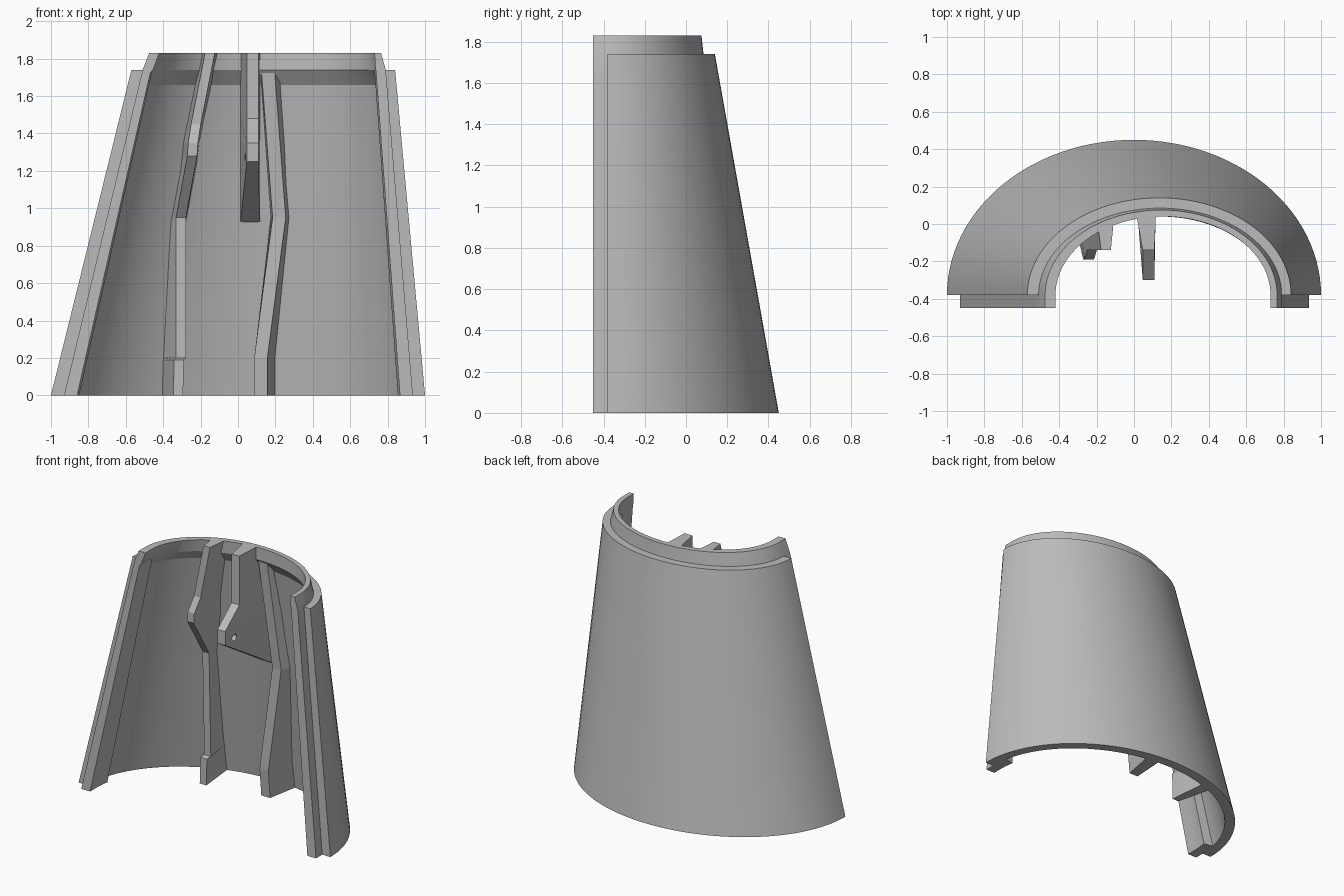
import bpy, bmesh, math
from math import pi, sin, cos, sqrt

cube = bpy.data.objects.get("Cube")
if cube:
    bpy.data.objects.remove(cube, do_unlink=True)

grey = bpy.data.materials.new("plain grey")
grey.use_nodes = True
colour = (0.5, 0.5, 0.5, 1)
grey.diffuse_color = colour
grey.node_tree.nodes["Principled BSDF"].inputs["Base Color"].default_value = colour

SEAM, TONGUE = -0.38, -0.45     # y of the shell edge and of the tongue edge
TOP, LIP = 1.74, 1.83           # z of the shell top and of the lip top
N = 56

# Half-ellipse sections: left x, right x, depth at z = 0 and at z = TOP
OUTER = ((-1.0, 1.0, 0.83), (-0.57, 0.84, 0.52))
MID = ((-0.93, 0.935, 0.76), (-0.51, 0.79, 0.465))
INNER = ((-0.86, 0.866, 0.69), (-0.465, 0.737, 0.40))


def section(kind, z):
    t = z / TOP
    return [a + (b - a) * t for a, b in zip(*kind)]


def arc(sec, z, start=0.0, end=pi, tail=None):
    """Points along part of a half ellipse, with straight tails at the seams."""
    left, right, depth = sec
    c, r = (left + right) / 2, (right - left) / 2
    pts = []
    for i in range(N + 1):
        a = start + (end - start) * i / N
        pts.append((c + r * cos(a), SEAM + depth * sin(a), z))
    if tail is not None:
        if start == 0:
            pts.insert(0, (right, tail, z))
        if end == pi:
            pts.append((left, tail, z))
    return pts


def solid(name, loops, closed):
    """Join equal loops of points; closed joins last to first, with end caps."""
    bm = bmesh.new()
    rows = [[bm.verts.new(p) for p in loop] for loop in loops]
    n, m = len(rows), len(rows[0])
    for i in range(n if closed else n - 1):
        a, b = rows[i], rows[(i + 1) % n]
        for j in range(m - 1 if closed else m):
            k = (j + 1) % m
            bm.faces.new((a[j], a[k], b[k], b[j]))
    if closed:
        bm.faces.new([r[0] for r in rows])
        bm.faces.new([r[-1] for r in rows])
    else:
        bm.faces.new(rows[0])
        bm.faces.new(rows[-1])
    bmesh.ops.recalc_face_normals(bm, faces=bm.faces)
    me = bpy.data.meshes.new(name)
    bm.to_mesh(me)
    bm.free()
    me.materials.append(grey)
    ob = bpy.data.objects.new(name, me)
    bpy.context.collection.objects.link(ob)
    return ob


def smooth(ob):
    bpy.ops.object.select_all(action='DESELECT')
    ob.select_set(True)
    bpy.context.view_layer.objects.active = ob
    bpy.ops.object.shade_smooth_by_angle(angle=math.radians(25))


# Tapered outer wall
smooth(solid("outer_shell", [
    arc(section(OUTER, 0), 0), arc(section(OUTER, TOP), TOP),
    arc(section(MID, TOP), TOP), arc(section(MID, 0), 0)], True))

# Raised lip round the top, chamfered underneath
lip_out, lip_in, lip_low = (-0.475, 0.765, 0.455), (-0.42, 0.73, 0.42), (-0.455, 0.735, 0.42)
smooth(solid("top_lip", [
    arc(section(MID, 1.66), 1.66, tail=TONGUE),
    arc(section(MID, TOP), TOP, tail=TONGUE),
    arc(lip_out, LIP, tail=TONGUE), arc(lip_in, LIP, tail=TONGUE),
    arc(lip_low, TOP, tail=TONGUE)], True))

# Tongue rails along both seams
for name, a, b in (("left_rail", 0, 0.16), ("right_rail", pi - 0.16, pi)):
    smooth(solid(name, [
        arc(section(kind, z), z, a, b, TONGUE)
        for kind, z in ((MID, 0), (MID, TOP), (INNER, TOP), (INNER, 0))], True))


def wall_y(x, z):
    left, right, depth = section(MID, z)
    c, r = (left + right) / 2, (right - left) / 2
    return SEAM + depth * sqrt(1 - ((x - c) / r) ** 2) + (0.012 if z < 1.7 else -0.01)


def rib(name, stations, front, back):
    """Stations: front x, y, z, then x and z where the rib meets the wall."""
    loops = []
    for xf, yf, zf, xb, zb in stations:
        l, r = xb - back / 2, xb + back / 2
        loops.append([(xf - front / 2, yf, zf), (xf + front / 2, yf, zf),
                      (r, wall_y(r, zb), zb), (l, wall_y(l, zb), zb)])
    return solid(name, loops, False)


# Side rib with a small hook and a foot
rib("right_rib", [
    (-0.15, -0.14, LIP, -0.15, LIP), (-0.225, -0.14, 1.45, -0.23, 1.45),
    (-0.24, -0.19, 1.35, -0.25, 1.35), (-0.245, -0.19, 1.28, -0.26, 1.25),
    (-0.305, 0.07, 0.95, -0.32, 0.93), (-0.305, 0.09, 0.2, -0.36, 0.2),
    (-0.315, 0.06, 0.19, -0.36, 0.19), (-0.32, 0.06, 0, -0.365, 0)], 0.052, 0.085)

# Middle rib with a long hook and sloping underside
hook = rib("middle_rib", [
    (0.078, -0.14, LIP, 0.065, LIP), (0.078, -0.14, 1.48, 0.065, 1.48),
    (0.078, -0.30, 1.35, 0.065, 1.35), (0.078, -0.30, 1.25, 0.065, 0.92)], 0.062, 0.105)

# Low rib that follows the wall
rib("left_rib", [
    (0.16, 0.05, TOP, 0.17, TOP), (0.22, 0.125, 0.95, 0.225, 0.95),
    (0.122, 0.12, 0.2, 0.15, 0.2), (0.122, 0.14, 0, 0.15, 0)], 0.07, 0.1)

# Pin hole through the long hook
bpy.ops.mesh.primitive_cylinder_add(vertices=20, radius=0.024, depth=0.4,
                                    location=(0.08, -0.2, 1.27), rotation=(0, pi / 2, 0))
cutter = bpy.context.object
cutter.name = "hole_cutter"
cutter.data.materials.append(grey)
cutter.hide_render = True
cutter.hide_set(True)
cutter.display_type = 'WIRE'
cut = hook.modifiers.new("pin_hole", 'BOOLEAN')
cut.object = cutter
cut.operation = 'DIFFERENCE'
cut.solver = 'EXACT'
